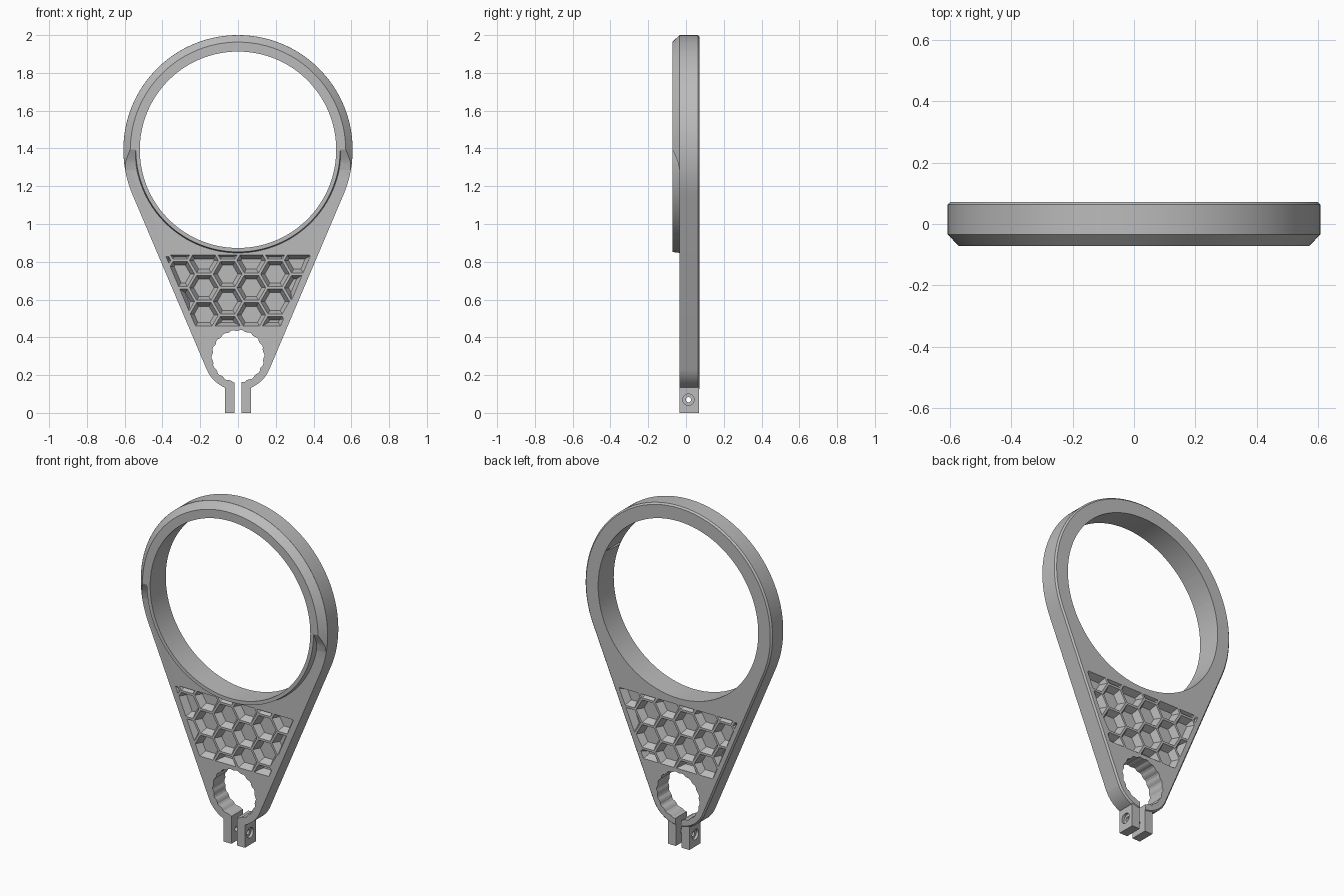
import bpy, bmesh, math
from mathutils import Vector

cube = bpy.data.objects.get("Cube")
if cube:
    bpy.data.objects.remove(cube, do_unlink=True)

FRONT, BACK, RIM = -0.035, 0.0725, -0.0725   # depth planes
RING_Z, RING_R, BORE_R = 1.393, 0.607, 0.52
CLAMP_Z, CLAMP_R, CLAMP_BORE = 0.3, 0.18, 0.14
TILT = math.asin((RING_R - CLAMP_R) / (RING_Z - CLAMP_Z))

grey = bpy.data.materials.new("grey plastic")
grey.use_nodes = True
COLOUR = (0.5, 0.5, 0.5, 1)
grey.diffuse_color = COLOUR
grey.node_tree.nodes["Principled BSDF"].inputs["Base Color"].default_value = COLOUR


def finish(name, bm):
    bmesh.ops.recalc_face_normals(bm, faces=bm.faces[:])
    mesh = bpy.data.meshes.new(name)
    bm.to_mesh(mesh)
    bm.free()
    mesh.materials.append(grey)
    obj = bpy.data.objects.new(name, mesh)
    bpy.context.collection.objects.link(obj)
    return obj


def loft(name, loops, closed=False):
    """Skin matching loops; cap the ends, or join last to first."""
    bm = bmesh.new()
    rows = [[bm.verts.new(p) for p in loop] for loop in loops]
    n = len(rows[0])
    for a, b in list(zip(rows, rows[1:])) + ([(rows[-1], rows[0])] if closed else []):
        for i in range(n):
            j = (i + 1) % n
            bm.faces.new((a[i], a[j], b[j], b[i]))
    if not closed:
        bm.faces.new(rows[0])
        bm.faces.new(rows[-1])
    return finish(name, bm)


def circle(r, y, z, n=144):
    return [(r * math.cos(2 * math.pi * i / n), y, z + r * math.sin(2 * math.pi * i / n))
            for i in range(n)]


def box(name, x0, x1, y0, y1, z0, z1):
    return loft(name, [[(x0, y, z0), (x1, y, z0), (x1, y, z1), (x0, y, z1)] for y in (y0, y1)])


def combine(target, tool, operation):
    mod = target.modifiers.new("combine", "BOOLEAN")
    mod.operation, mod.solver, mod.object = operation, "EXACT", tool
    tool.hide_render = True
    bpy.context.view_layer.objects.active = target
    bpy.ops.object.modifier_apply(modifier=mod.name)
    bpy.data.objects.remove(tool, do_unlink=True)


def teardrop(y, inset=0.0):
    """Outline wrapped around the large ring and the small clamp."""
    pts = []
    for z, r, start, end, n in ((RING_Z, RING_R, -TILT, math.pi + TILT, 96),
                                (CLAMP_Z, CLAMP_R, math.pi + TILT, 2 * math.pi - TILT, 32)):
        for i in range(n + 1):
            a = start + (end - start) * i / n
            pts.append(((r - inset) * math.cos(a), y, z + (r - inset) * math.sin(a)))
    return pts


# Plate with a small chamfer round the back
body = loft("ring_holder", [teardrop(FRONT), teardrop(BACK - 0.009), teardrop(BACK, 0.009)])

# Clamp tabs
combine(body, box("tabs", -0.07, 0.07, FRONT, BACK - 0.004, 0, 0.2), "UNION")

# Raised upper rim with a broad chamfer, blended into the plate at its ends
rim = loft("rim", [circle(r, y, RING_Z) for r, y in
                   ((0.5, RIM), (0.57, RIM), (0.6065, FRONT), (0.59, -0.02), (0.5, -0.02))], True)
blend = [(-0.1, 1.395), (RIM, 1.395), (-0.055, 1.357), (-0.042, 1.325), (-0.036, 1.29),
         (-0.03, 1.26), (-0.01, 1.26), (-0.01, 0.7), (-0.1, 0.7)]
combine(rim, loft("rim_cut", [[(x, y, z) for y, z in blend] for x in (-0.8, 0.8)]), "DIFFERENCE")
combine(body, rim, "UNION")

# Thin lip round the lower half of the opening
lip = loft("lip", [circle(r, y, RING_Z) for r, y in
                   ((0.5, RIM + 0.0003), (0.541, RIM + 0.0003), (0.548, -0.02), (0.5, -0.02))], True)
combine(body, lip, "UNION")

# Large opening
combine(body, loft("bore", [circle(BORE_R, y, RING_Z) for y in (-0.2, 0.2)]), "DIFFERENCE")

# Ribbed clamp hole and its slot
ribs = 72


def ribbed(y):
    return [((CLAMP_BORE - 0.005 * (i // 2 % 2)) * math.cos(2 * math.pi * i / ribs), y,
             CLAMP_Z + (CLAMP_BORE - 0.005 * (i // 2 % 2)) * math.sin(2 * math.pi * i / ribs))
            for i in range(ribs)]


combine(body, loft("clamp_hole", [ribbed(y) for y in (-0.2, 0.2)]), "DIFFERENCE")
combine(body, box("slot", -0.018, 0.018, -0.2, 0.2, -0.1, 0.25), "DIFFERENCE")


# Screw hole, counterbored on both outer sides
def disc_x(r, x, n=32):
    return [(x, 0.013 + r * math.cos(2 * math.pi * i / n), 0.07 + r * math.sin(2 * math.pi * i / n))
            for i in range(n)]


screw = [(0.03, -0.1), (0.03, -0.055), (0.014, -0.055), (0.014, 0.055), (0.03, 0.055), (0.03, 0.1)]
combine(body, loft("screw_hole", [disc_x(r, x) for r, x in screw]), "DIFFERENCE")

# Honeycomb of tapered pockets, sunk from both faces
PITCH, TAPER, DEPTH = 0.145, 0.019, 0.04
bounds = [((0, 1), 0.835), ((0, -1), -0.46)]
for side in (-1, 1):
    n = (side * math.cos(TILT), -math.sin(TILT))
    bounds.append((n, n[1] * CLAMP_Z + CLAMP_R - 0.035))


def pocket(cx, cz, inset):
    """Hexagon cut to the bounds, with every side moved inwards."""
    planes = [(n, c - inset) for n, c in bounds]
    for k in range(6):
        a = math.radians(30 + 60 * k)
        n = (math.cos(a), math.sin(a))
        planes.append((n, n[0] * cx + n[1] * cz + 0.066 - inset))
    poly = [(cx + dx, cz + dz) for dx, dz in ((-1, -1), (1, -1), (1, 1), (-1, 1))]
    for n, c in planes:
        kept = []
        for p, q in zip(poly, poly[1:] + poly[:1]):
            dp, dq = (n[0] * v[0] + n[1] * v[1] - c for v in (p, q))
            if dp <= 0:
                kept.append(p)
            if dp * dq < 0:
                t = dp / (dp - dq)
                kept.append((p[0] + t * (q[0] - p[0]), p[1] + t * (q[1] - p[1])))
        poly = kept
    return poly


for face, inward in ((FRONT, 1), (BACK, -1)):
    bm = bmesh.new()
    for col in range(-3, 4):
        for row in range(-3, 4):
            cx = -0.055 + col * PITCH * math.sqrt(0.75)
            cz = 0.59 + (row + col % 2 / 2) * PITCH
            if len(pocket(cx, cz, 0.004)) < 3:
                continue
            # Slivers stop at the depth where their sides meet
            steps = [s / 20 for s in range(20, 0, -1)]
            f = next((s for s in steps if len(pocket(cx, cz, TAPER * s)) > 2), 0.05)
            pts = [(x, face + inward * DEPTH * t, z) for t in (-0.2, f)
                   for x, z in pocket(cx, cz, TAPER * t)]
            verts = [bm.verts.new(Vector(p)) for p in pts]
            bmesh.ops.remove_doubles(bm, verts=verts, dist=0.0002)
            bmesh.ops.convex_hull(bm, input=[v for v in verts if v.is_valid])
    combine(body, finish("pockets", bm), "DIFFERENCE")

bpy.ops.object.select_all(action="DESELECT")
body.select_set(True)
bpy.context.view_layer.objects.active = body
bpy.ops.object.shade_smooth_by_angle(angle=math.radians(20))
